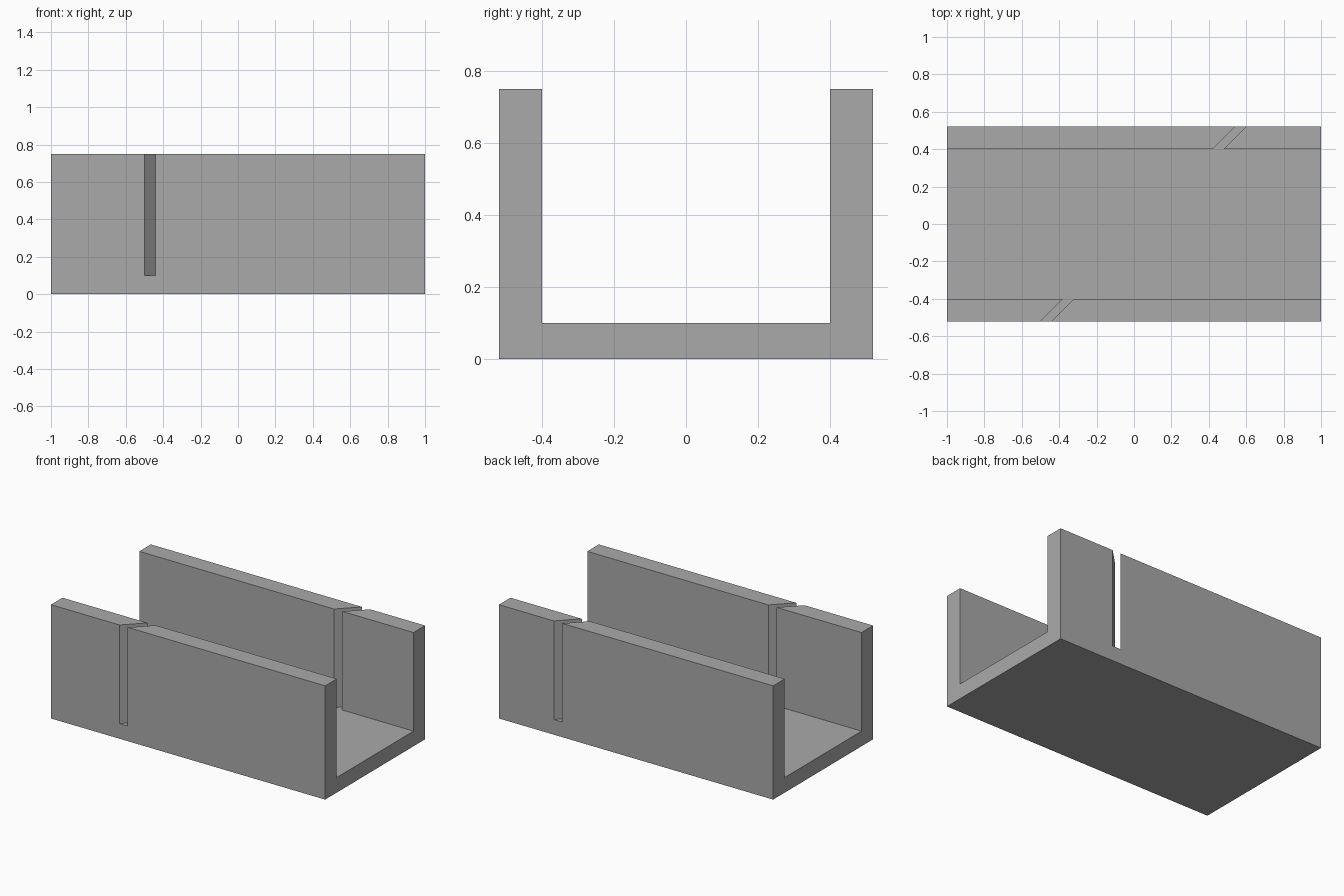
import bpy, bmesh, math

cube = bpy.data.objects.get("Cube")
if cube:
    bpy.data.objects.remove(cube, do_unlink=True)

HALF_LENGTH = 1.0
ROWS = (-0.52, -0.40, 0.40, 0.52)   # outer and inner wall lines
FLOOR, WALL_HEIGHT = 0.10, 0.75
SLOT = (0.02, 0.08)                 # offsets of the 45 degree saw slot

# Plain grey material
grey = bpy.data.materials.new("plain_grey")
grey.use_nodes = True
colour = (0.40, 0.40, 0.40, 1)
grey.diffuse_color = colour
grey.node_tree.nodes["Principled BSDF"].inputs["Base Color"].default_value = colour


def raise_faces(bm, faces, height):
    """Extrude a face region straight up and return its new top faces."""
    result = bmesh.ops.extrude_face_region(bm, geom=faces)["geom"]
    verts = [g for g in result if isinstance(g, bmesh.types.BMVert)]
    bmesh.ops.translate(bm, verts=verts, vec=(0, 0, height))
    return [g for g in result if isinstance(g, bmesh.types.BMFace)]


# Footprint split by the wall lines and the diagonal slot
bm = bmesh.new()
grid = [[bm.verts.new((x, y, 0)) for x in
         (-HALF_LENGTH, y + SLOT[0], y + SLOT[1], HALF_LENGTH)] for y in ROWS]
footprint = [bm.faces.new((grid[r][c], grid[r][c + 1],
                           grid[r + 1][c + 1], grid[r + 1][c]))
             for r in range(3) for c in range(3)]

# Floor slab, keeping the underside
slab_top = raise_faces(bm, footprint, FLOOR)
underside = [f for f in bm.faces if all(v.co.z == 0 for v in f.verts)]
if not underside:
    rim = [e for e in bm.edges if e.is_boundary]
    bmesh.ops.contextual_create(bm, geom=rim)

# Slotted side walls
wall_cells = []
for f in slab_top:
    centre = f.calc_center_median()
    in_slot = SLOT[0] < centre.x - centre.y < SLOT[1]
    if abs(centre.y) > ROWS[2] and not in_slot:
        wall_cells.append(f)
raise_faces(bm, wall_cells, WALL_HEIGHT - FLOOR)
bmesh.ops.delete(bm, geom=[f for f in wall_cells if f.is_valid], context="FACES_ONLY")

# Merge coplanar faces for clean flat sides
bmesh.ops.dissolve_limit(bm, angle_limit=math.radians(1),
                         verts=bm.verts[:], edges=bm.edges[:])
bmesh.ops.recalc_face_normals(bm, faces=bm.faces[:])

mesh = bpy.data.meshes.new("mitre_box")
bm.to_mesh(mesh)
bm.free()
mesh.materials.append(grey)
box = bpy.data.objects.new("mitre_box", mesh)
bpy.context.collection.objects.link(box)
